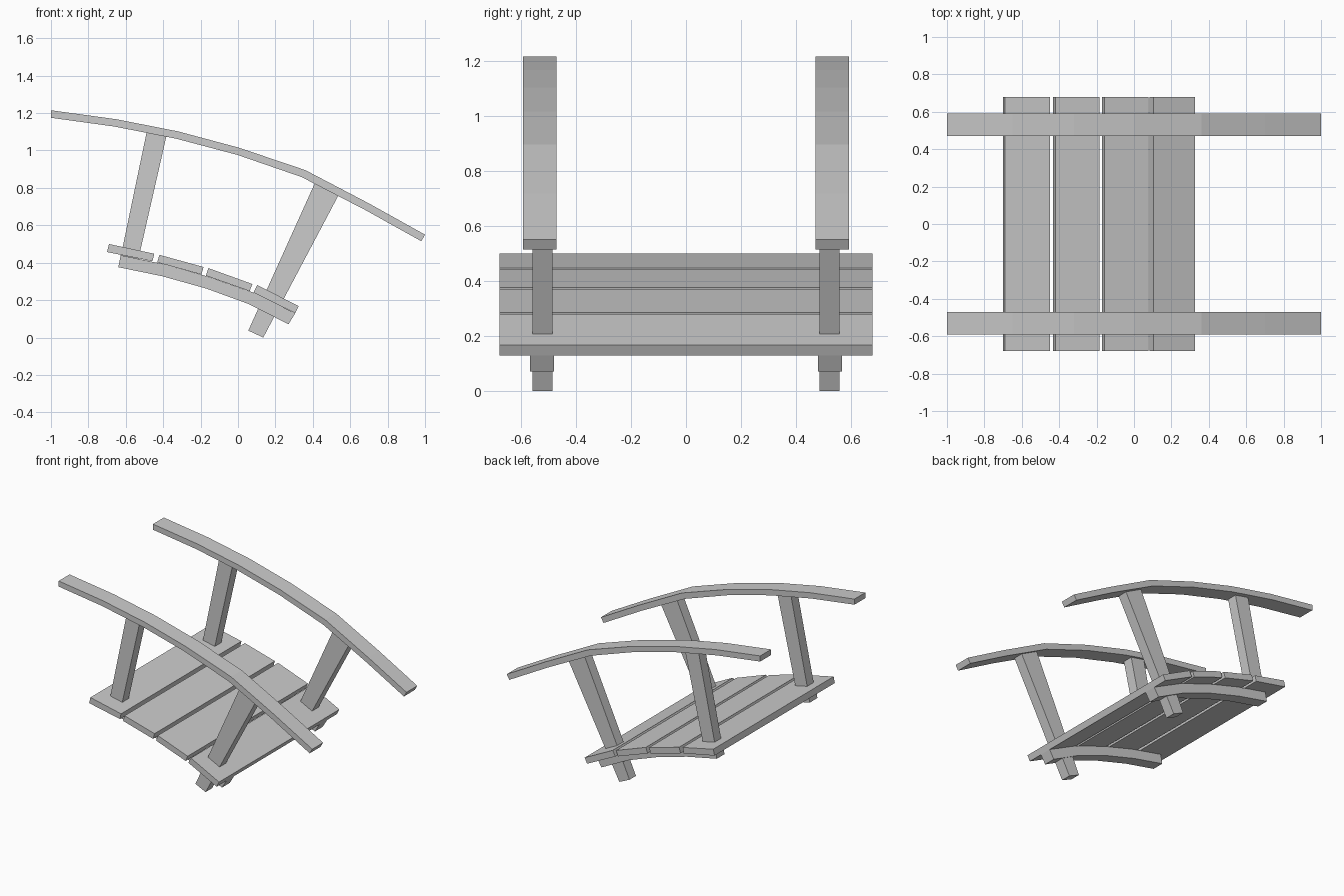
import bpy, bmesh

if "Cube" in bpy.data.objects:
    bpy.data.objects.remove(bpy.data.objects["Cube"])


def extrude_y(name, outline, y0, y1, mirror=False):
    """Prism from an x-z outline, spanning y0..y1, optionally mirrored to the other side."""
    bm = bmesh.new()
    face = bm.faces.new([bm.verts.new((x, y0, z)) for x, z in outline])
    ext = bmesh.ops.extrude_face_region(bm, geom=[face])
    moved = [v for v in ext["geom"] if isinstance(v, bmesh.types.BMVert)]
    bmesh.ops.translate(bm, verts=moved, vec=(0, y1 - y0, 0))
    bmesh.ops.recalc_face_normals(bm, faces=bm.faces)
    mesh = bpy.data.meshes.new(name)
    bm.to_mesh(mesh)
    bm.free()
    obj = bpy.data.objects.new(name, mesh)
    bpy.context.collection.objects.link(obj)
    if mirror:
        mod = obj.modifiers.new("Mirror", "MIRROR")
        mod.use_axis = (False, True, False)
        mod.use_mirror_merge = False
    return obj


# Curved handrails
rail_top = [(-1, 1.215), (-.65, 1.167), (-.32, 1.102), (.005, 1.015),
            (.36, .895), (.70, .717), (1, .55)]
rail_bottom = [(-1, 1.175), (-.66, 1.128), (-.33, 1.063), (-.005, .977),
               (.34, .858), (.68, .682), (.98, .515)]
extrude_y("handrails", rail_top + rail_bottom[::-1], .47, .592, True)

# Tapered posts running from the rails through the deck
extrude_y("upper_posts", [(-.488, 1.10), (-.382, 1.08), (-.537, .40), (-.634, .40)],
          .485, .558, True)
extrude_y("lower_posts", [(.412, .828), (.537, .76), (.135, 0), (.055, .037)],
          .485, .558, True)

# Curved stringers under the deck
str_top = [(-.627, .44), (-.395, .392), (-.16, .326), (.083, .24), (.306, .13)]
str_bottom = [(-.64, .376), (-.406, .328), (-.17, .262), (.06, .178), (.27, .071)]
extrude_y("stringers", str_top + str_bottom[::-1], .48, .567, True)

# Deck planks
planks = [
    [(-.69, .50), (-.448, .448), (-.457, .408), (-.70, .457)],
    [(-.42, .442), (-.184, .377), (-.196, .337), (-.432, .402)],
    [(-.158, .371), (.077, .286), (.062, .248), (-.172, .331)],
    [(.103, .28), (.325, .168), (.306, .13), (.083, .241)],
]
for i, outline in enumerate(planks):
    extrude_y(f"plank_{i + 1}", outline, -.678, .678)
